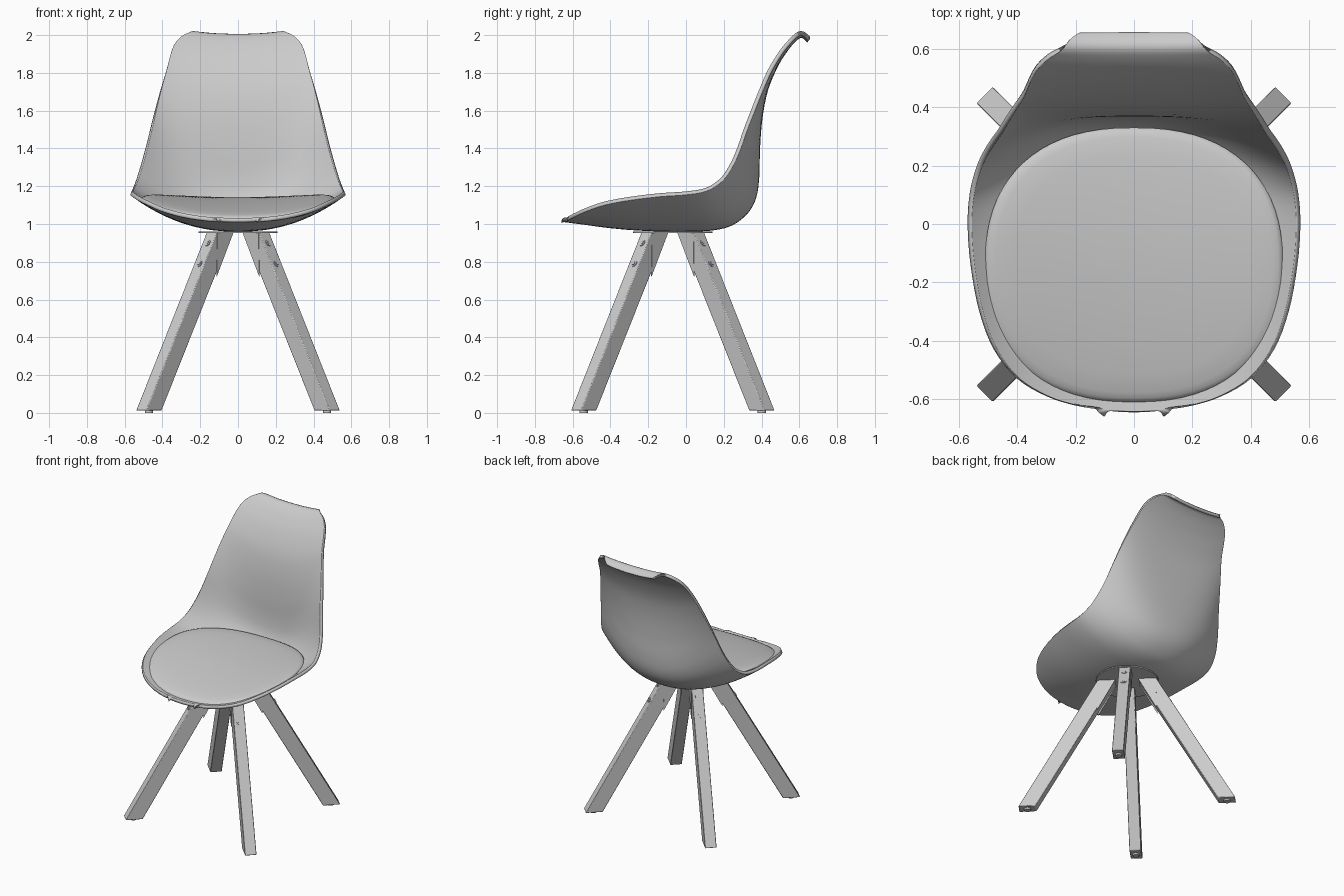
import bpy, bmesh, math
from mathutils import Vector

if "Cube" in bpy.data.objects:
    bpy.data.objects.remove(bpy.data.objects["Cube"])

grey = bpy.data.materials.new("light grey")
grey.diffuse_color = (0.6, 0.6, 0.6, 1)
grey.use_nodes = True
grey.node_tree.nodes["Principled BSDF"].inputs["Base Color"].default_value = grey.diffuse_color


def make(name, verts, faces, smooth=40, fix=True):
    me = bpy.data.meshes.new(name)
    me.from_pydata([tuple(v) for v in verts], [], faces)
    me.materials.append(grey)
    if fix:
        bm = bmesh.new()
        bm.from_mesh(me)
        bmesh.ops.recalc_face_normals(bm, faces=bm.faces)
        bm.to_mesh(me)
        bm.free()
    ob = bpy.data.objects.new(name, me)
    bpy.context.collection.objects.link(ob)
    bpy.context.view_layer.objects.active = ob
    ob.select_set(True)
    bpy.ops.object.shade_smooth_by_angle(angle=math.radians(smooth))
    ob.select_set(False)
    return ob


def spline(rows, steps):
    """Catmull-Rom through table rows."""
    out = []
    n = len(rows)
    for i in range(n - 1):
        p = [rows[max(0, min(n - 1, i + k))] for k in (-1, 0, 1, 2)]
        for s in range(steps):
            t = s / steps
            out.append([0.5 * (2 * b + (c - a) * t + (2 * a - 5 * b + 4 * c - d) * t * t
                               + (3 * b - a - 3 * c + d) * t ** 3) for a, b, c, d in zip(*p)])
    return out + [list(rows[-1])]


# Shell stations, front to top: half width, rim y, rim z, centre y, centre z
stations = [
    (.10, -.638, 1.012, -.645, 1.01), (.20, -.622, 1.02, -.63, 1.008),
    (.30, -.59, 1.037, -.60, 1.004), (.40, -.53, 1.065, -.53, .995),
    (.48, -.43, 1.10, -.42, .98), (.53, -.30, 1.125, -.28, .967),
    (.56, -.14, 1.145, -.12, .96), (.57, .0, 1.155, .03, .96),
    (.562, .11, 1.175, .15, .967), (.54, .195, 1.23, .25, .995),
    (.515, .25, 1.31, .33, 1.06), (.49, .29, 1.40, .372, 1.14),
    (.465, .325, 1.50, .388, 1.25), (.44, .365, 1.60, .392, 1.40),
    (.41, .41, 1.71, .405, 1.56), (.38, .455, 1.81, .435, 1.71),
    (.355, .51, 1.90, .49, 1.84), (.33, .55, 1.95, .545, 1.925),
    (.29, .585, 1.985, .585, 1.97), (.24, .612, 2.0, .612, 1.985),
    (.19, .642, 1.975, .642, 1.962)]
COLS = 40
rows = spline(stations, 4)
verts, faces = [], []
for w, yr, zr, yc, zc in rows:
    for j in range(COLS + 1):
        s = math.sin((j / COLS - 0.5) * math.pi)
        k = abs(s) ** 2.2
        verts.append((w * s, yc + (yr - yc) * k, zc + (zr - zc) * k))
for i in range(len(rows) - 1):
    for j in range(COLS):
        a = i * (COLS + 1) + j
        faces.append((a, a + COLS + 1, a + COLS + 2, a + 1))
shell = make("seat_shell", verts, faces, 50, fix=False)
mod = shell.modifiers.new("thickness", 'SOLIDIFY')
mod.thickness, mod.offset = 0.022, -1

# Cushion: oval rings following a gently dished surface
SEG = 72
rings = [(.95, .024), (.985, .018), (1, .008), (.99, .001), (.97, -.004), (.93, -.008),
         (.8, -.01), (.6, -.01), (.4, -.01), (.2, -.01)]


def cushion_point(s, drop, a):
    c, d = math.cos(a), math.sin(a)
    X = s * math.copysign(abs(c) ** (2 / 2.35), c)
    Y = s * math.copysign(abs(d) ** (2 / 2.35), d)
    z = 1.115 + .0475 * Y - .0325 * Y * Y + .025 * X * X - drop
    return (.51 * X, -.14 + .47 * Y, z)


verts = [cushion_point(s, d, 2 * math.pi * k / SEG) for s, d in rings for k in range(SEG)]
verts.append((0, -.14, 1.125))
faces = [(i * SEG + k, i * SEG + (k + 1) % SEG, (i + 1) * SEG + (k + 1) % SEG, (i + 1) * SEG + k)
         for i in range(len(rings) - 1) for k in range(SEG)]
last = (len(rings) - 1) * SEG
faces += [(last + k, last + (k + 1) % SEG, len(verts) - 1) for k in range(SEG)]
make("seat_cushion", verts, faces, 60)

# Leg base centre
CY = -0.07


def cylinder(name, centre, axis, radius, depth, seg=20):
    rot = Vector(axis).to_track_quat('Z', 'Y')
    vs = [Vector(centre) + rot @ Vector((radius * math.cos(2 * math.pi * k / seg),
          radius * math.sin(2 * math.pi * k / seg), h)) for h in (-depth / 2, depth / 2) for k in range(seg)]
    fs = [(k, (k + 1) % seg, seg + (k + 1) % seg, seg + k) for k in range(seg)]
    fs += [tuple(range(seg)), tuple(range(seg, 2 * seg))]
    return make(name, vs, fs, 40)


def prism(name, profile, t0, t1, place):
    """Extrude an (r, z) outline sideways between two offsets."""
    n = len(profile)
    vs = [place(r, t, z) for t in (t0, t1) for r, z in profile]
    fs = [(k, (k + 1) % n, n + (k + 1) % n, n + k) for k in range(n)]
    fs += [tuple(range(n)), tuple(range(n, 2 * n))]
    return make(name, vs, fs, 30)


cylinder("mounting_disc", (0, CY, .957), (0, 0, 1), .21, .008, 48)

for sx, sy, label in ((1, -1, "front_right"), (-1, -1, "front_left"),
                      (1, 1, "back_right"), (-1, 1, "back_left")):
    out = Vector((sx, sy, 0)).normalized()
    side = Vector((-out.y, out.x, 0))

    def place(r, t, z):
        return Vector((0, CY, z)) + out * r + side * t

    # Splayed square leg
    leg = prism("leg_" + label, [(.61, .012), (.725, .012), (.197, .955), (.08, .955)], -.039, .039, place)
    bev = leg.modifiers.new("soft_edges", 'BEVEL')
    bev.width, bev.segments = .004, 2
    # Bracket cheeks on both leg sides
    for t in (-.0395, .0395):
        prism("bracket_" + label, [(.075, .955), (.195, .955), (.2, .722)], t - .002, t + .002, place)
    # Screws on the outer face: washer ring and head
    normal = out * .943 + Vector((0, 0, .528))
    for z in (.90, .79):
        r = .725 - (z - .012) * .528 / .943
        cylinder("screw_washer_" + label, place(r, 0, z), normal, .019, .008)
        cylinder("screw_head_" + label, place(r, 0, z), normal, .011, .014, 6)
    # Glide under the foot
    cylinder("glide_" + label, place(.667, 0, .008), (0, 0, 1), .022, .016, 16)
